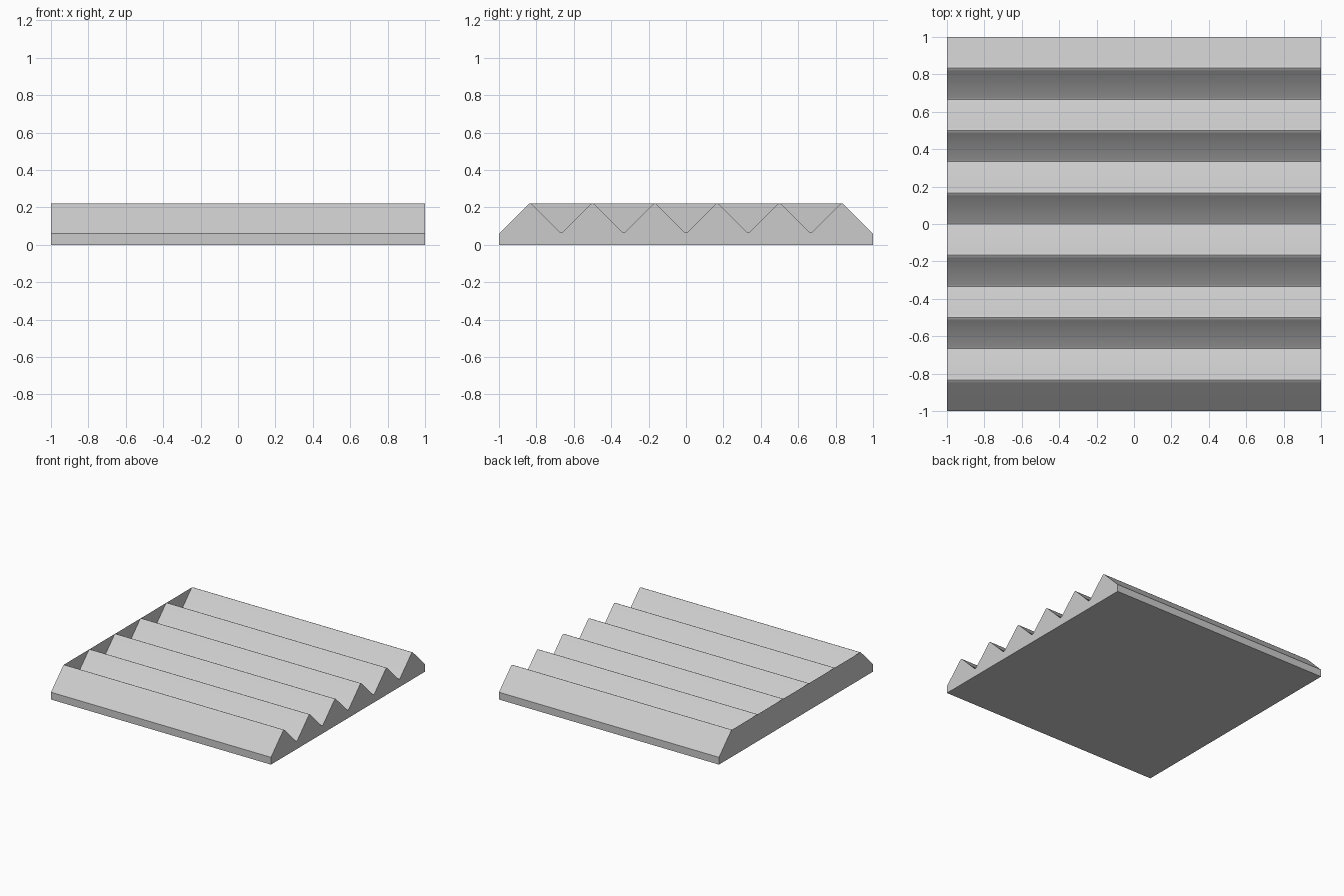
import bpy, bmesh, math

if "Cube" in bpy.data.objects:
    bpy.data.objects.remove(bpy.data.objects["Cube"])

N = 6                      # ridges
PITCH = 2 / N
BASE = 0.06                # height of the base slab
HALF = 1.0


def ridge_profile():
    """Ridge line from y=-1 to y=1, with softly rounded crests and valleys."""
    pts = [(-HALF, BASE)]
    for i in range(N):
        c = -HALF + PITCH * (i + 0.5)
        for dy, z in ((-0.016, 0.211), (-0.008, 0.2185), (0, 0.222),
                      (0.008, 0.2185), (0.016, 0.211)):
            pts.append((c + dy, z))
        if i < N - 1:
            v = c + PITCH / 2
            pts += [(v - 0.008, 0.068), (v, 0.065), (v + 0.008, 0.068)]
    return pts + [(HALF, BASE)]


def make_object(name, bm):
    bmesh.ops.recalc_face_normals(bm, faces=bm.faces)
    mesh = bpy.data.meshes.new(name)
    bm.to_mesh(mesh)
    bm.free()
    obj = bpy.data.objects.new(name, mesh)
    bpy.context.collection.objects.link(obj)
    return obj


# Ridged slab, with the left end left open for the end plate
outline = ridge_profile() + [(HALF, 0), (-HALF, 0)]
bm = bmesh.new()
left = [bm.verts.new((-HALF, y, z)) for y, z in outline]
right = [bm.verts.new((HALF, y, z)) for y, z in outline]
n = len(outline)
for i in range(n):
    j = (i + 1) % n
    bm.faces.new((left[i], left[j], right[j], right[i]))
bm.faces.new(right)
slab = make_object("ridged_slab", bm)

bpy.context.view_layer.objects.active = slab
slab.select_set(True)
bpy.ops.object.shade_smooth_by_angle(angle=math.radians(30))

# Thin end plate that closes the left ends of the grooves up to crest height
crest = HALF - PITCH / 2
plate = [(-HALF, 0), (-HALF, BASE), (-crest - 0.016, 0.211), (-crest, 0.222),
         (crest, 0.222), (crest + 0.016, 0.211), (HALF, BASE), (HALF, 0)]
bm = bmesh.new()
face = bm.faces.new([bm.verts.new((-HALF, y, z)) for y, z in plate])
face.normal_update()
if face.normal.x > 0:
    face.normal_flip()
mesh = bpy.data.meshes.new("end_plate")
bm.to_mesh(mesh)
bm.free()
bpy.context.collection.objects.link(bpy.data.objects.new("end_plate", mesh))
